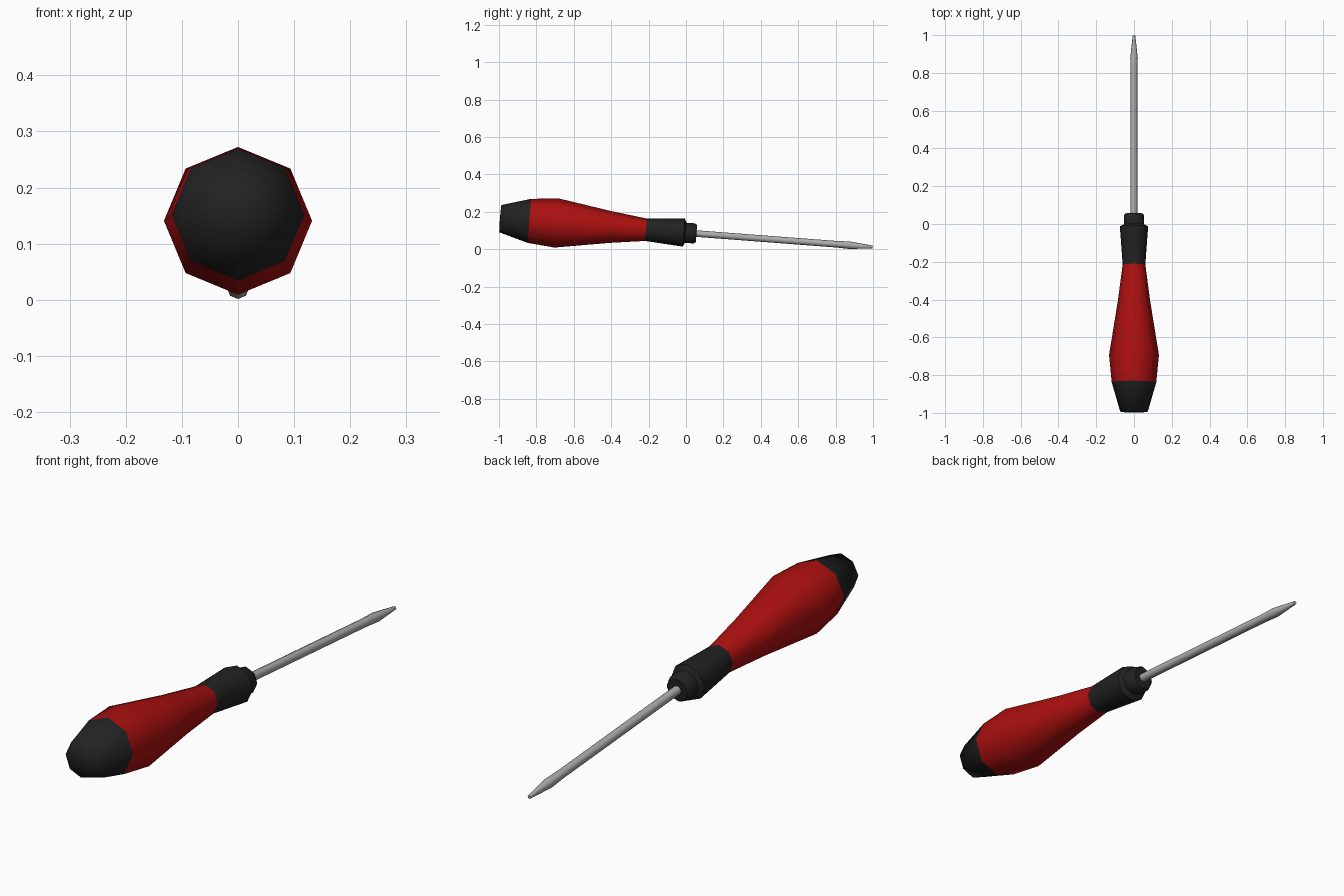
import bpy, math
from mathutils import Matrix

if "Cube" in bpy.data.objects:
    bpy.data.objects.remove(bpy.data.objects["Cube"])

SIDES = 8
# The whole tool leans so the blade tip rests low and the butt sits high
TILT = Matrix.Translation((0, 0, 0.088)) @ Matrix.Rotation(-math.atan(0.076), 4, 'X')


def material(name, rgb):
    m = bpy.data.materials.new(name)
    m.diffuse_color = (*rgb, 1)
    m.use_nodes = True
    m.node_tree.nodes["Principled BSDF"].inputs["Base Color"].default_value = m.diffuse_color
    return m


red = material("red", (0.42, 0.005, 0.005))
black = material("black", (0.016, 0.016, 0.016))
steel = material("steel_grey", (0.42, 0.42, 0.42))


def lathe(name, profile, mat, cap_start=False, cap_end=False, angle=None):
    """Spin (position, radius) pairs around the long axis."""
    verts, faces = [], []
    for s, r in profile:
        for k in range(SIDES):
            a = 2 * math.pi * k / SIDES
            verts.append(TILT @ Matrix.Translation((r * math.cos(a), s, r * math.sin(a))).to_translation())
    for i in range(len(profile) - 1):
        for k in range(SIDES):
            a, b = i * SIDES + k, i * SIDES + (k + 1) % SIDES
            faces.append((a, a + SIDES, b + SIDES, b))
    last = (len(profile) - 1) * SIDES
    # End discs are fans around a centre point
    if cap_start:
        c = len(verts)
        verts.append(TILT @ Matrix.Translation((0, profile[0][0] - 0.002, 0)).to_translation())
        faces += [(c, k, (k + 1) % SIDES) for k in range(SIDES)]
    if cap_end:
        c = len(verts)
        verts.append(TILT @ Matrix.Translation((0, profile[-1][0], 0)).to_translation())
        faces += [(c, last + (k + 1) % SIDES, last + k) for k in range(SIDES)]
    me = bpy.data.meshes.new(name)
    me.from_pydata([tuple(v) for v in verts], [], faces)
    me.materials.append(mat)
    me.shade_smooth()
    ob = bpy.data.objects.new(name, me)
    bpy.context.collection.objects.link(ob)
    if angle:
        bpy.ops.object.select_all(action='DESELECT')
        ob.select_set(True)
        bpy.context.view_layer.objects.active = ob
        bpy.ops.object.shade_smooth_by_angle(angle=math.radians(angle))
    return ob


# Butt cap
lathe("end_cap", [(-0.996, 0.073), (-0.84, 0.118)], black, cap_start=True)
# Swelling grip
lathe("handle_grip", [(-0.84, 0.118), (-0.695, 0.132), (-0.405, 0.085), (-0.215, 0.06)], red)
# Neck collar with stepped ferrule
lathe("collar", [(-0.215, 0.06), (-0.012, 0.075), (-0.002, 0.054),
                 (0.045, 0.054), (0.056, 0.046)], black, cap_end=True, angle=50)
# Shaft with a slightly flared, tapered tip
lathe("shaft", [(0.03, 0.0175), (0.80, 0.0175), (0.88, 0.020), (1.001, 0.007)],
      steel, cap_end=True, angle=50)
